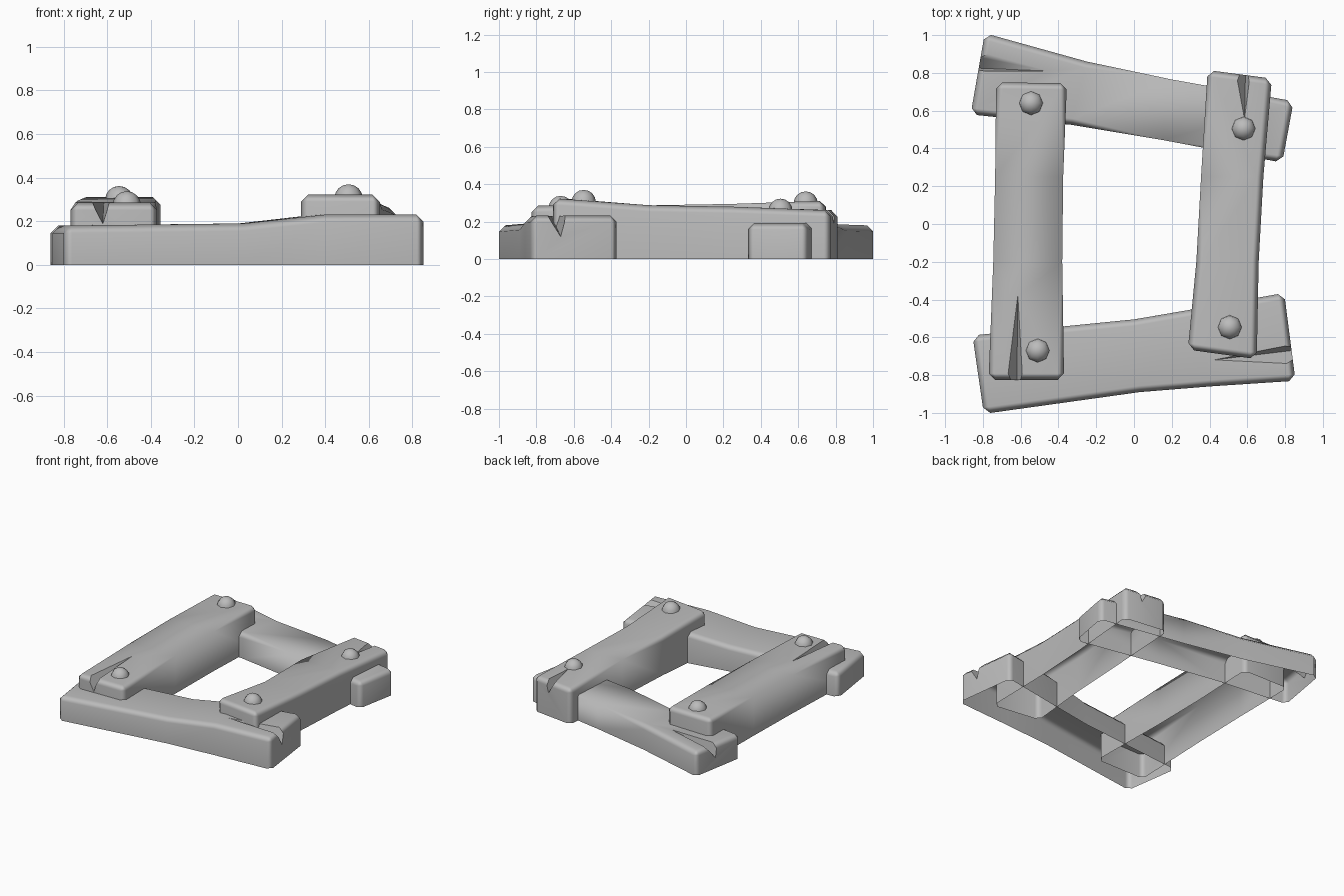
import bpy, bmesh
from mathutils import Vector

if "Cube" in bpy.data.objects:
    bpy.data.objects.remove(bpy.data.objects["Cube"])

grey = bpy.data.materials.new("plain grey")
grey.use_nodes = True
colour = (0.5, 0.5, 0.5, 1)
grey.diffuse_color = colour
grey.node_tree.nodes["Principled BSDF"].inputs["Base Color"].default_value = colour


def make_object(name, bm):
    mesh = bpy.data.meshes.new(name)
    bmesh.ops.recalc_face_normals(bm, faces=bm.faces)
    bm.to_mesh(mesh)
    bm.free()
    obj = bpy.data.objects.new(name, mesh)
    bpy.context.collection.objects.link(obj)
    return obj


def smooth(obj, degrees):
    bpy.ops.object.select_all(action='DESELECT')
    obj.select_set(True)
    bpy.context.view_layer.objects.active = obj
    bpy.ops.object.shade_smooth_by_angle(angle=degrees * 0.01745)


def crack_cutter(name, tip, side_a, side_b, bottom):
    """Wedge that opens from the tip towards the plank end."""
    t, c = Vector(tip), Vector(bottom)
    ring = [c + (Vector(p) - c) * 1.6 for p in (side_a, side_b)] + [c]
    ring = [t + (p - t) * 1.25 for p in ring]
    bm = bmesh.new()
    v = [bm.verts.new(p) for p in ring + [t]]
    for tri in ((0, 1, 2), (0, 1, 3), (1, 2, 3), (2, 0, 3)):
        bm.faces.new([v[i] for i in tri])
    obj = make_object(name, bm)
    obj.hide_render = True
    return obj


def plank(name, sections, crack):
    """Loft sections (ax, ay, bx, by, top), chamfer, split one end, open the underside."""
    bm = bmesh.new()
    rings = []
    for ax, ay, bx, by, top in sections:
        rings.append([bm.verts.new(p) for p in
                      ((ax, ay, 0), (ax, ay, top), (bx, by, top), (bx, by, 0))])
    for r, s in zip(rings, rings[1:]):
        for i in range(4):
            j = (i + 1) % 4
            bm.faces.new((r[i], r[j], s[j], s[i]))
    ends = [bm.faces.new(rings[0]), bm.faces.new(rings[-1])]
    chamfer = []
    for e in bm.edges:
        a, b = e.verts
        on_end = any(f in ends for f in e.link_faces)
        ground = max(a.co.z, b.co.z) < 0.001
        lengthwise = not any(a in r and b in r for r in rings)
        if not ground and (on_end or lengthwise):
            chamfer.append(e)
    bmesh.ops.bevel(bm, geom=chamfer, offset=0.034, segments=1,
                    profile=0.5, affect='EDGES', clamp_overlap=True)
    obj = make_object(name, bm)

    cutter = crack_cutter(name + "_crack_cutter", *crack)
    cut = obj.modifiers.new("crack", 'BOOLEAN')
    cut.operation, cut.solver, cut.object = 'DIFFERENCE', 'EXACT', cutter
    deps = bpy.context.evaluated_depsgraph_get()
    mesh = bpy.data.meshes.new_from_object(obj.evaluated_get(deps))
    obj.modifiers.clear()
    obj.data = mesh
    bpy.data.objects.remove(cutter)

    bm = bmesh.new()
    bm.from_mesh(mesh)
    under = [f for f in bm.faces if all(v.co.z < 0.001 for v in f.verts)]
    bmesh.ops.delete(bm, geom=under, context='FACES')
    bm.to_mesh(mesh)
    bm.free()
    mesh.materials.clear()
    mesh.materials.append(grey)
    smooth(obj, 50)
    normals = obj.modifiers.new("even shading", 'WEIGHTED_NORMAL')
    normals.keep_sharp = True


def bolt(name, x, y, z):
    bm = bmesh.new()
    bmesh.ops.create_uvsphere(bm, u_segments=8, v_segments=8, radius=0.065)
    low = [v for v in bm.verts if v.co.z < -0.01]
    bmesh.ops.delete(bm, geom=low, context='VERTS')
    bmesh.ops.translate(bm, verts=bm.verts, vec=(x, y, z - 0.012))
    obj = make_object(name, bm)
    obj.data.materials.append(grey)
    smooth(obj, 60)


# Lower planks, running left to right
plank("front_plank",
      [(-0.795, -1.005, -0.855, -0.59, 0.18), (0.03, -0.89, 0.0, -0.505, 0.19),
       (0.4, -0.86, 0.35, -0.445, 0.23), (0.855, -0.83, 0.795, -0.365, 0.232)],
      ((0.42, -0.72, 0.232), (0.84, -0.74, 0.232), (0.83, -0.64, 0.232), (0.835, -0.67, 0.12)))
plank("back_plank",
      [(-0.865, 0.58, -0.79, 1.01, 0.18), (-0.33, 0.525, -0.25, 0.86, 0.185),
       (0.15, 0.445, 0.2, 0.765, 0.19), (0.785, 0.325, 0.845, 0.65, 0.192)],
      ((-0.45, 0.81, 0.184), (-0.83, 0.81, 0.18), (-0.81, 0.91, 0.18), (-0.82, 0.825, 0.08)))

# Upper planks, running front to back
plank("right_plank",
      [(-0.77, -0.825, -0.37, -0.825, 0.285), (-0.745, -0.2, -0.38, -0.2, 0.287),
       (-0.735, 0.25, -0.375, 0.25, 0.295), (-0.73, 0.75, -0.355, 0.745, 0.312)],
      ((-0.615, -0.38, 0.286), (-0.67, -0.82, 0.285), (-0.59, -0.82, 0.285), (-0.62, -0.82, 0.19)))
plank("left_plank",
      [(0.285, -0.665, 0.65, -0.715, 0.325), (0.33, -0.2, 0.66, -0.2, 0.288),
       (0.355, 0.25, 0.685, 0.25, 0.28), (0.39, 0.815, 0.73, 0.77, 0.26)],
      ((0.585, 0.56, 0.267), (0.54, 0.8, 0.26), (0.615, 0.79, 0.26), (0.59, 0.795, 0.17)))

# Domed bolts at the joints
for label, x, y, z in (("back_right", -0.545, 0.64, 0.309), ("front_right", -0.51, -0.67, 0.285),
                       ("back_left", 0.58, 0.505, 0.27), ("front_left", 0.507, -0.547, 0.317)):
    bolt(label + "_bolt", x, y, z)
